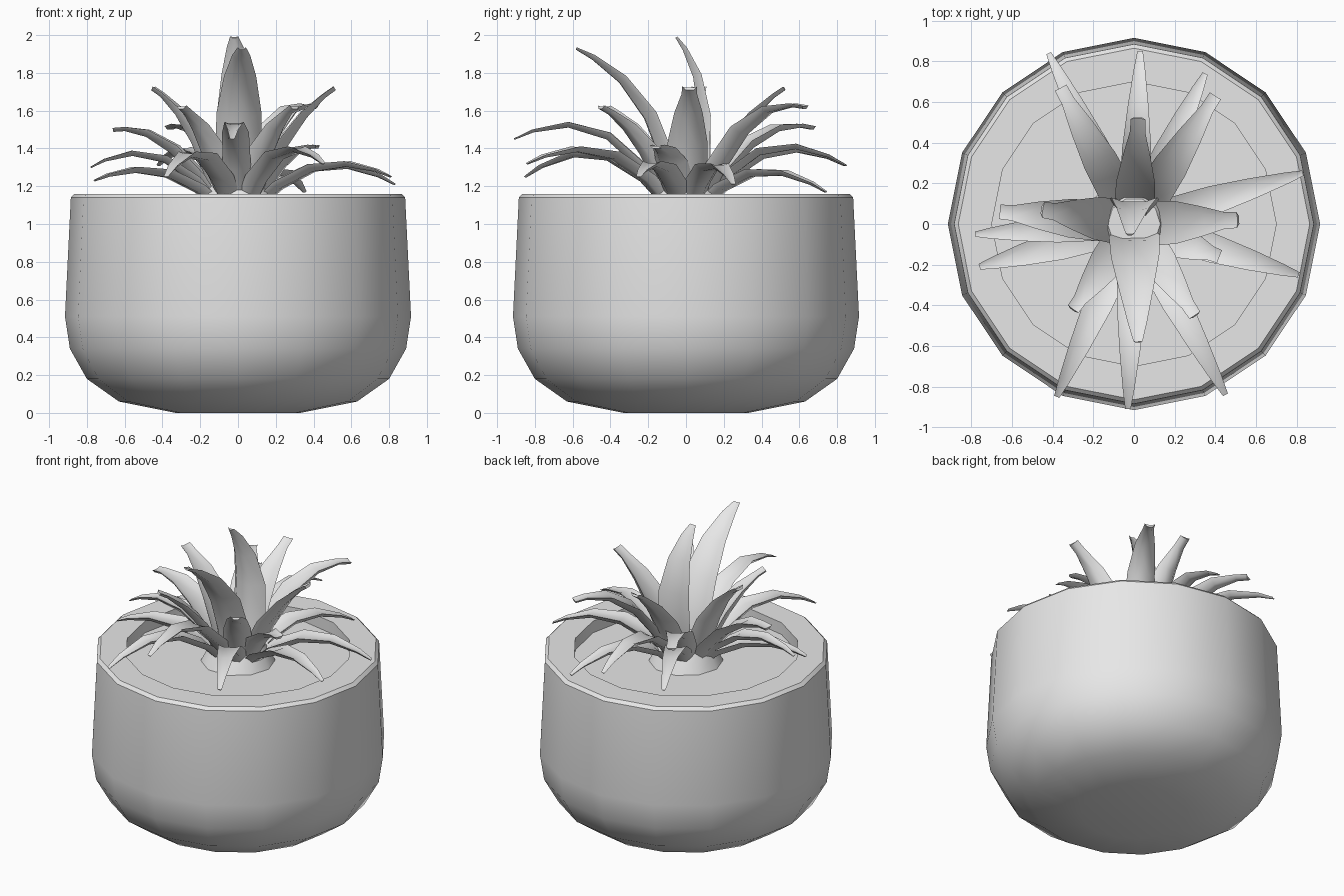
import bpy, bmesh, math
from mathutils import Vector

if "Cube" in bpy.data.objects:
    bpy.data.objects.remove(bpy.data.objects["Cube"])

grey = bpy.data.materials.new("plain_grey")
grey.diffuse_color = (0.8, 0.8, 0.8, 1)
grey.use_nodes = True
grey.node_tree.nodes["Principled BSDF"].inputs["Base Color"].default_value = grey.diffuse_color


def make_object(name, bm, angle):
    bmesh.ops.recalc_face_normals(bm, faces=bm.faces)
    me = bpy.data.meshes.new(name)
    bm.to_mesh(me)
    bm.free()
    me.materials.append(grey)
    me.shade_smooth()
    me.set_sharp_from_angle(angle=math.radians(angle))
    ob = bpy.data.objects.new(name, me)
    bpy.context.collection.objects.link(ob)
    return ob


def bridge(bm, rings):
    """Skin a list of vertex rings and cap both ends."""
    n = len(rings[0])
    for a, b in zip(rings, rings[1:]):
        for i in range(n):
            j = (i + 1) % n
            bm.faces.new((a[i], a[j], b[j], b[i]))
    bm.faces.new(rings[0])
    bm.faces.new(rings[-1])


def lathe(name, profile, sides, angle=40):
    bm = bmesh.new()
    rings = [[bm.verts.new((r * math.cos(2 * math.pi * i / sides),
                            r * math.sin(2 * math.pi * i / sides), z))
              for i in range(sides)] for r, z in profile]
    bridge(bm, rings)
    return make_object(name, bm, angle)


# Cross-section of a leaf (side, up) and its width along the length
SECTION = [(-.5, .12), (-.25, .03), (.25, .03), (.5, .12), (.25, -.17), (-.25, -.17)]
TAPER = [(0, .8), (.2, 1), (.45, .95), (.7, .68), (.9, .38), (1, .18)]


def leaf(name, tip, mid, width, blunt=0.0, base=(.08, 1.08), direction=None):
    """Arching leaf: tip (x, y, z), mid point (radius, z), base (radius, z)."""
    d = Vector(direction or (tip[0], tip[1], 0)).normalized()
    side = Vector((-d.y, d.x, 0))
    T = Vector(tip)
    M = d * mid[0] + Vector((0, 0, mid[1]))
    B = d * base[0] + Vector((0, 0, base[1]))
    C = 2 * M - (B + T) / 2
    bm = bmesh.new()
    rings = []
    for t, w in TAPER:
        p = B * (1 - t) ** 2 + C * 2 * t * (1 - t) + T * t * t
        tan = ((C - B) * (1 - t) + (T - C) * t).normalized()
        up = tan.cross(side).normalized()
        w = width * max(w, blunt)
        rings.append([bm.verts.new(p + side * (s * w) + up * (u * w)) for s, u in SECTION])
    bridge(bm, rings)
    return make_object(name, bm, 50)


# Pot with thick rim and recessed soil
lathe("pot", [(.33, 0), (.63, .06), (.80, .18), (.89, .34), (.916, .51),
              (.885, 1.14), (.865, 1.16), (.70, 1.16), (.70, 1.03)], 16)
lathe("soil", [(.70, 1.03), (.70, 1.08)], 16)

# Stump where the leaves meet
lathe("leaf_core", [(.24, 1.06), (.19, 1.16), (.13, 1.26)], 10)

# Long drooping outer leaves: tip, mid point, width
outer = [
    ((.03, .85, 1.31), (.42, 1.40), .15),
    ((.35, .74, 1.17), (.42, 1.28), .15),
    ((.83, .25, 1.21), (.45, 1.31), .15),
    ((.81, -.25, 1.25), (.45, 1.31), .15),
    ((.45, -.84, 1.32), (.48, 1.38), .15),
    ((-.03, -.91, 1.45), (.45, 1.49), .15),
    ((-.38, -.85, 1.25), (.48, 1.37), .15),
    ((-.76, -.21, 1.23), (.42, 1.28), .16),
    ((-.78, -.05, 1.30), (.42, 1.36), .14),
    ((-.42, .84, 1.31), (.48, 1.38), .14),
]
for i, (tip, mid, w) in enumerate(outer):
    leaf(f"outer_leaf_{i + 1}", tip, mid, w)

# Shorter blunt upright inner leaves
inner = [
    ((.40, .63, 1.62), (.38, 1.53), .18),
    ((-.36, .67, 1.51), (.40, 1.45), .18),
    ((.02, .52, 1.72), (.25, 1.46), .20),
    ((.51, .02, 1.72), (.25, 1.46), .22),
    ((-.66, .06, 1.50), (.36, 1.42), .20),
    ((-.45, .07, 1.72), (.23, 1.48), .22),
    ((-.30, -.42, 1.62), (.27, 1.42), .18),
    ((.30, -.45, 1.62), (.27, 1.42), .18),
    ((.42, -.16, 1.41), (.25, 1.34), .19),
]
for i, (tip, mid, w) in enumerate(inner):
    leaf(f"inner_leaf_{i + 1}", tip, mid, w, blunt=.36)

# Two tall centre leaves
leaf("tall_front_leaf", (.02, -.58, 1.93), (.21, 1.62), .25, base=(.05, 1.1))
leaf("tall_centre_leaf", (-.02, -.05, 1.99), (-.10, 1.62), .24,
     base=(-.05, 1.1), direction=(0, -1, 0))
